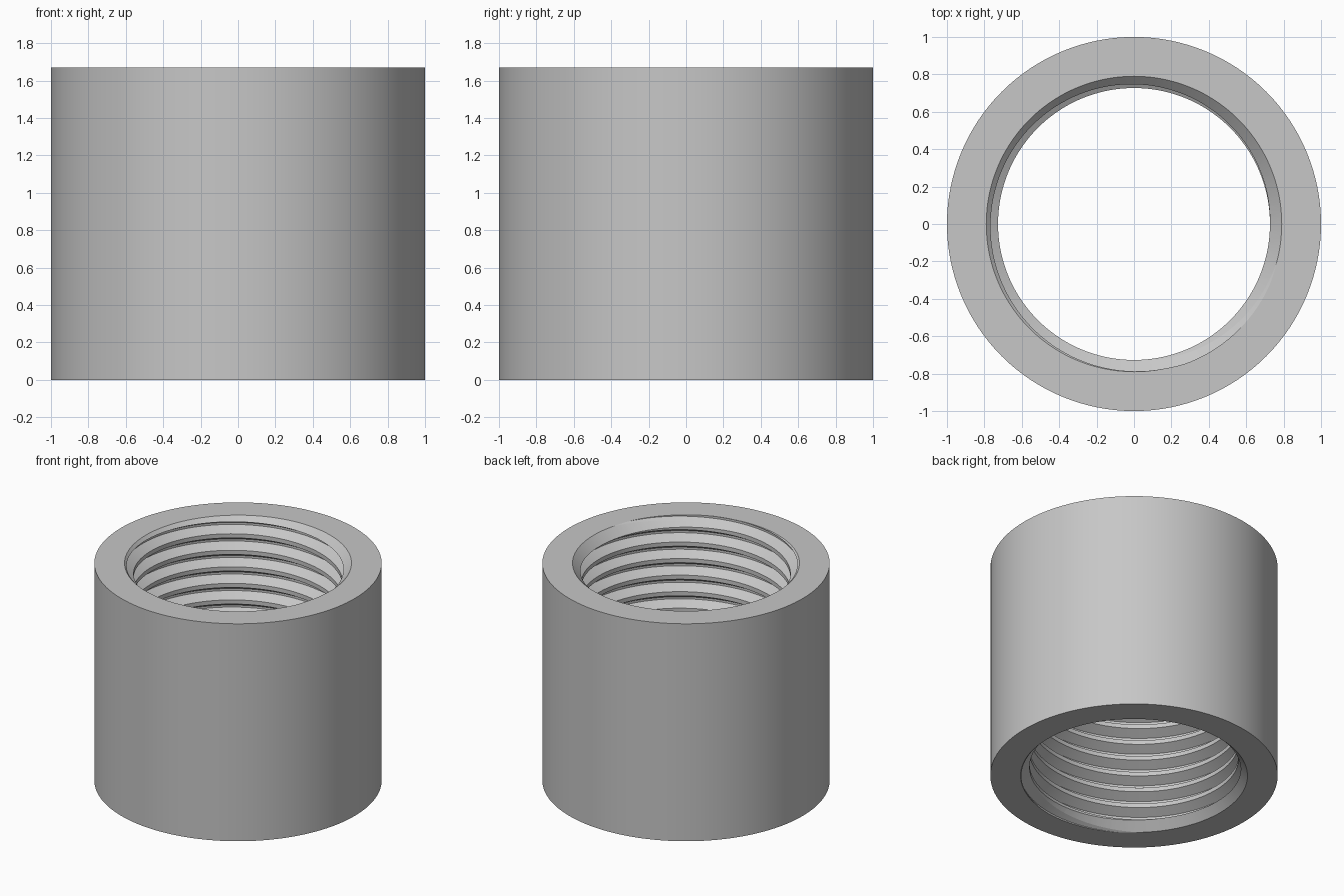
import bpy, bmesh, math

cube = bpy.data.objects.get("Cube")
if cube:
    bpy.data.objects.remove(cube)

SEG = 128
HEIGHT = 1.67
PITCH = 0.127
MINOR, CHAMFER_R = 0.727, 0.79
DEPTH = 0.541 * PITCH
BORE = 0.70          # rough bore, opened up by the thread cutter


def make_object(name, bm):
    bmesh.ops.recalc_face_normals(bm, faces=bm.faces)
    mesh = bpy.data.meshes.new(name)
    bm.to_mesh(mesh)
    bm.free()
    obj = bpy.data.objects.new(name, mesh)
    bpy.context.collection.objects.link(obj)
    return obj


def polar(radius, i, z):
    a = 2 * math.pi * i / SEG
    return (radius * math.cos(a), radius * math.sin(a), z)


# Sleeve: turned ring with a 45 degree chamfer at both ends of the bore
lead = CHAMFER_R - BORE
section = [(1, 0), (1, HEIGHT), (CHAMFER_R, HEIGHT), (BORE, HEIGHT - lead),
           (BORE, lead), (CHAMFER_R, 0)]
bm = bmesh.new()
rings = [[bm.verts.new(polar(r, i, z)) for r, z in section] for i in range(SEG)]
for i in range(SEG):
    a, b = rings[i], rings[(i + 1) % SEG]
    for j in range(len(section)):
        k = (j + 1) % len(section)
        bm.faces.new((a[j], b[j], b[k], a[k]))
sleeve = make_object("threaded_sleeve", bm)

# Thread cutter: right-handed helical rod, one column of points per angle
groove = [(-0.75, 0), (-0.4375, DEPTH), (-0.3125, DEPTH), (0, 0)]
turns = int(HEIGHT / PITCH) + 6
top = HEIGHT - 0.063 + 2 * PITCH
bm = bmesh.new()
columns = []
for i in range(SEG):
    columns.append([bm.verts.new(polar(MINOR + d, i, top + PITCH * (t - turns + 1 + i / SEG + dz)))
                    for t in range(turns) for dz, d in groove])
count = turns * len(groove)
for i in range(SEG):
    a, b = columns[i], columns[(i + 1) % SEG]
    shift = len(groove) if i == SEG - 1 else 0
    for p in range(count - 1 - shift):
        bm.faces.new((a[p], b[p + shift], b[p + 1 + shift], a[p + 1]))
rim = [e for e in bm.edges if e.is_boundary]
caps = bmesh.ops.holes_fill(bm, edges=rim, sides=0)["faces"]
bmesh.ops.poke(bm, faces=caps)
cutter = make_object("thread_cutter", bm)
cutter.hide_render = True

# Cut the thread, then drop the cutter
cut = sleeve.modifiers.new("thread", "BOOLEAN")
cut.operation = "DIFFERENCE"
cut.solver = "EXACT"
cut.object = cutter
bpy.context.view_layer.update()
result = bpy.data.meshes.new_from_object(
    sleeve.evaluated_get(bpy.context.evaluated_depsgraph_get()))
sleeve.modifiers.clear()
sleeve.data = result
bpy.data.objects.remove(cutter)

# Plain grey finish
grey = bpy.data.materials.new("grey_metal")
colour = (0.57, 0.57, 0.57, 1)
grey.use_nodes = True
grey.diffuse_color = colour
for node in grey.node_tree.nodes:
    if node.type == "BSDF_PRINCIPLED":
        node.inputs["Base Color"].default_value = colour
sleeve.data.materials.clear()
sleeve.data.materials.append(grey)

bpy.ops.object.select_all(action="DESELECT")
sleeve.select_set(True)
bpy.context.view_layer.objects.active = sleeve
bpy.ops.object.shade_smooth_by_angle(angle=math.radians(12))
